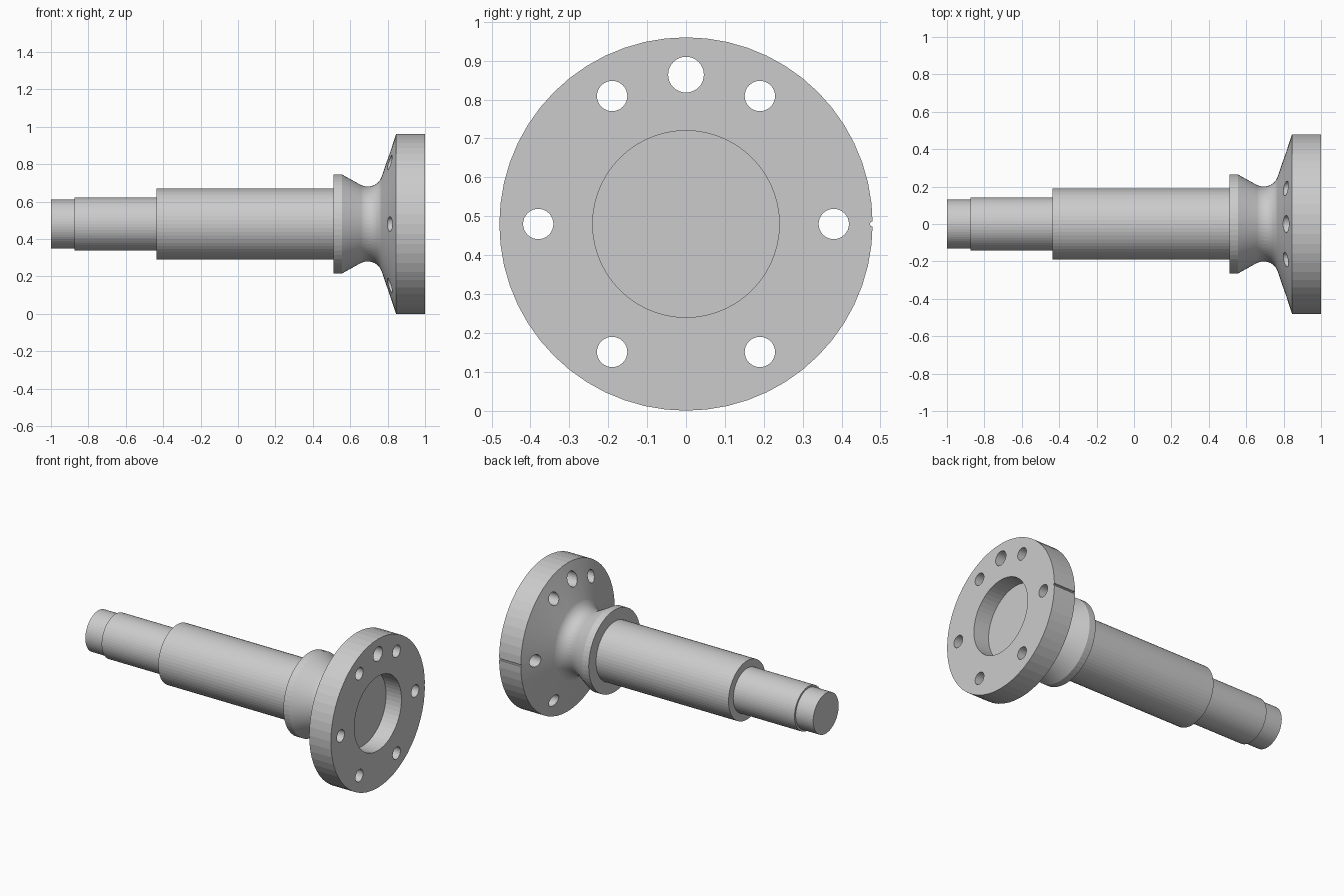
import bpy, bmesh
from math import sin, cos, pi, radians
from mathutils import Matrix, Vector

if "Cube" in bpy.data.objects:
    bpy.data.objects.remove(bpy.data.objects["Cube"])

AXIS_Z = 0.48
SIDES = 56


def add_object(name, bm):
    mesh = bpy.data.meshes.new(name)
    bm.to_mesh(mesh)
    bm.free()
    obj = bpy.data.objects.new(name, mesh)
    bpy.context.collection.objects.link(obj)
    return obj


# Stepped shaft, collar, waisted neck, flange and face recess as (x, radius)
profile = [(-1, 0), (-1, .13), (-.875, .13), (-.875, .142), (-.437, .142),
           (-.437, .19), (.51, .19), (.51, .265), (.555, .265)]
for i in range(15):  # rounded waist
    a = radians(-120 + i * 101 / 14)
    profile.append((.693 + .08 * cos(a), .28 + .08 * sin(a)))
profile += [(.845, .48), (1, .48), (1, .24), (.89, .24), (.89, 0)]

bm = bmesh.new()
verts = [bm.verts.new((x, 0, AXIS_Z + r)) for x, r in profile]
edges = [bm.edges.new(pair) for pair in zip(verts, verts[1:])]
bmesh.ops.spin(bm, geom=verts + edges, cent=(0, 0, AXIS_Z), axis=(1, 0, 0),
               angle=2 * pi, steps=SIDES, use_duplicate=False)
bmesh.ops.remove_doubles(bm, verts=bm.verts, dist=1e-4)
bmesh.ops.recalc_face_normals(bm, faces=bm.faces)
shaft = add_object("flanged_shaft", bm)

# Cutters: six bolt holes, one larger dowel hole, one rim notch
holes = [(.38, radians(60 * k), .039, 32) for k in range(6)]
holes += [(.384, pi / 2, .046, 32), (.48, 0, .007, 8)]
bm = bmesh.new()
for dist, angle, radius, sides in holes:
    place = Matrix.Translation(
        Vector((.9, dist * cos(angle), AXIS_Z + dist * sin(angle))))
    bmesh.ops.create_cone(bm, cap_ends=True, segments=sides, radius1=radius,
                          radius2=radius, depth=.4,
                          matrix=place @ Matrix.Rotation(pi / 2, 4, 'Y'))
cutter = add_object("hole_cutters", bm)
cutter.hide_render = True
cutter.hide_set(True)

cut = shaft.modifiers.new("holes", 'BOOLEAN')
cut.operation = 'DIFFERENCE'
cut.solver = 'EXACT'
cut.object = cutter

# Smooth only the gentle transitions
bpy.context.view_layer.objects.active = shaft
shaft.select_set(True)
bpy.ops.object.modifier_apply(modifier=cut.name)
bpy.data.objects.remove(cutter)
bpy.ops.object.shade_smooth_by_angle(angle=radians(6.3))
